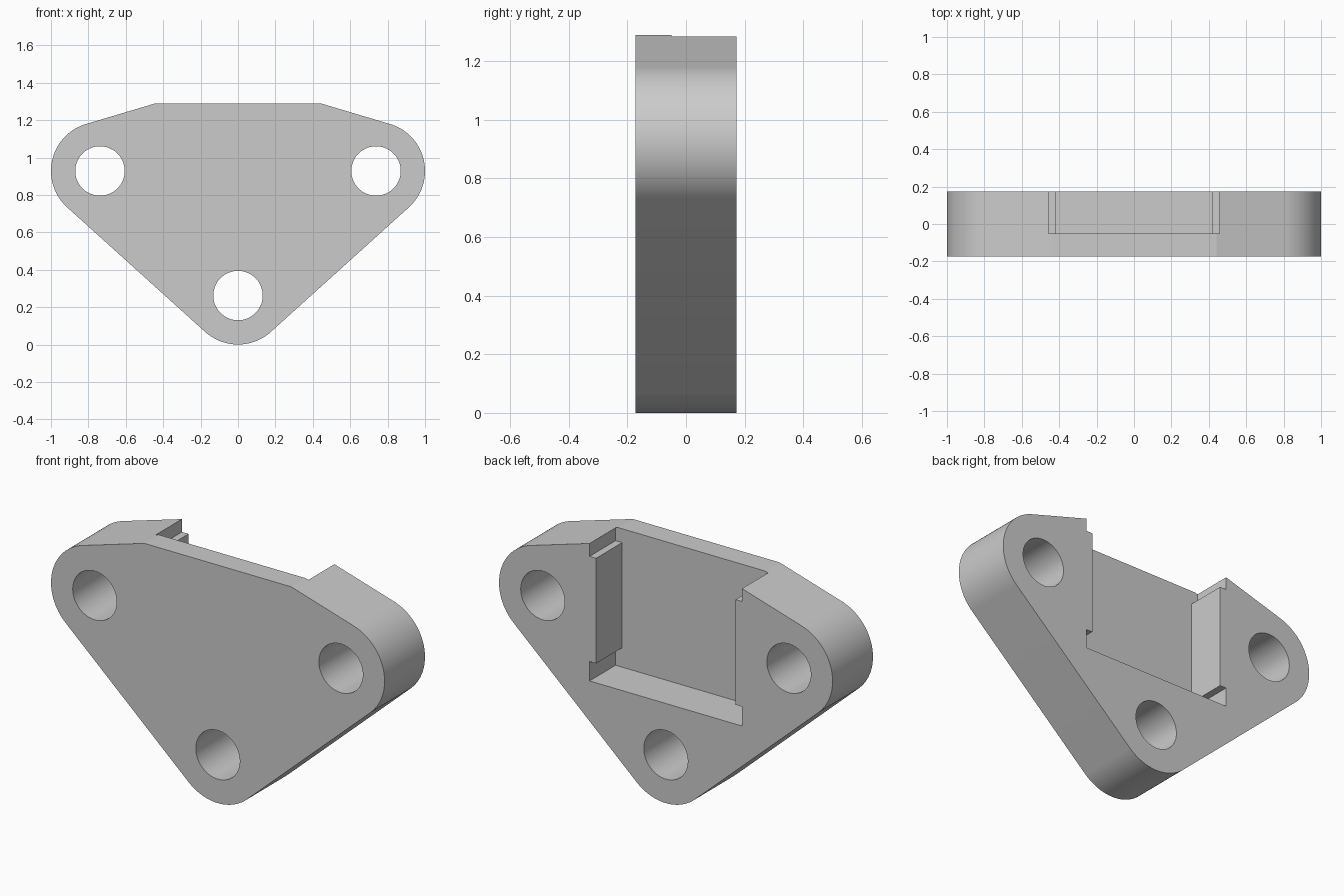
import bpy, bmesh, math
from mathutils import Vector
from mathutils.geometry import convex_hull_2d

cube = bpy.data.objects.get("Cube")
if cube:
    bpy.data.objects.remove(cube, do_unlink=True)

HALF = 0.173                      # half the plate thickness
BOSS, HOLE = 0.262, 0.132         # corner and bolt hole radii
CENTRES = [(-0.738, 0.928), (0.738, 0.928), (0, 0.262)]

grey = bpy.data.materials.new("plain_grey")
grey.use_nodes = True
colour = (0.6, 0.6, 0.6, 1)
grey.diffuse_color = colour
grey.node_tree.nodes["Principled BSDF"].inputs["Base Color"].default_value = colour


def circle(centre, radius, steps=96):
    angles = [math.tau * i / steps for i in range(steps)]
    return [Vector((centre[0] + radius * math.cos(a), centre[1] + radius * math.sin(a))) for a in angles]


def prism(name, outline, front, back):
    """Extrude an x-z outline from y = front to y = back."""
    bm = bmesh.new()
    face = bm.faces.new([bm.verts.new((x, front, z)) for x, z in outline])
    new = bmesh.ops.extrude_face_region(bm, geom=[face])["geom"]
    verts = [v for v in new if isinstance(v, bmesh.types.BMVert)]
    bmesh.ops.translate(bm, vec=(0, back - front, 0), verts=verts)
    bmesh.ops.recalc_face_normals(bm, faces=bm.faces)
    mesh = bpy.data.meshes.new(name)
    bm.to_mesh(mesh)
    bm.free()
    mesh.materials.append(grey)
    obj = bpy.data.objects.new(name, mesh)
    bpy.context.collection.objects.link(obj)
    return obj


# Plate: hull of three round corners and the flat top edge
points = [Vector((-0.44, 1.29)), Vector((0.44, 1.29))]
for c in CENTRES:
    points += circle(c, BOSS)
plate = prism("mounting_plate", [points[i] for i in convex_hull_2d(points)], -HALF, HALF)

# Bolt holes through the corners
cutters = [prism("bolt_hole_cutter", circle(c, HOLE), -0.4, 0.4) for c in CENTRES]

# Rear pocket, open at the top, narrowed by a rail on each side
wide, narrow = 0.457, 0.418
side = [(wide, 0.54), (wide, 0.645), (narrow, 0.645), (narrow, 1.215), (wide, 1.215), (wide, 1.5)]
pocket = side + [(-x, z) for x, z in reversed(side)]
cutters.append(prism("pocket_cutter", pocket, -0.05, 0.4))

bpy.context.view_layer.objects.active = plate
plate.select_set(True)
for cutter in cutters:
    cutter.hide_render = True
    mod = plate.modifiers.new("cut", 'BOOLEAN')
    mod.operation, mod.solver, mod.object = 'DIFFERENCE', 'EXACT', cutter
    bpy.ops.object.modifier_apply(modifier=mod.name)
    bpy.data.objects.remove(cutter, do_unlink=True)

bpy.ops.object.shade_smooth_by_angle(angle=math.radians(12))
